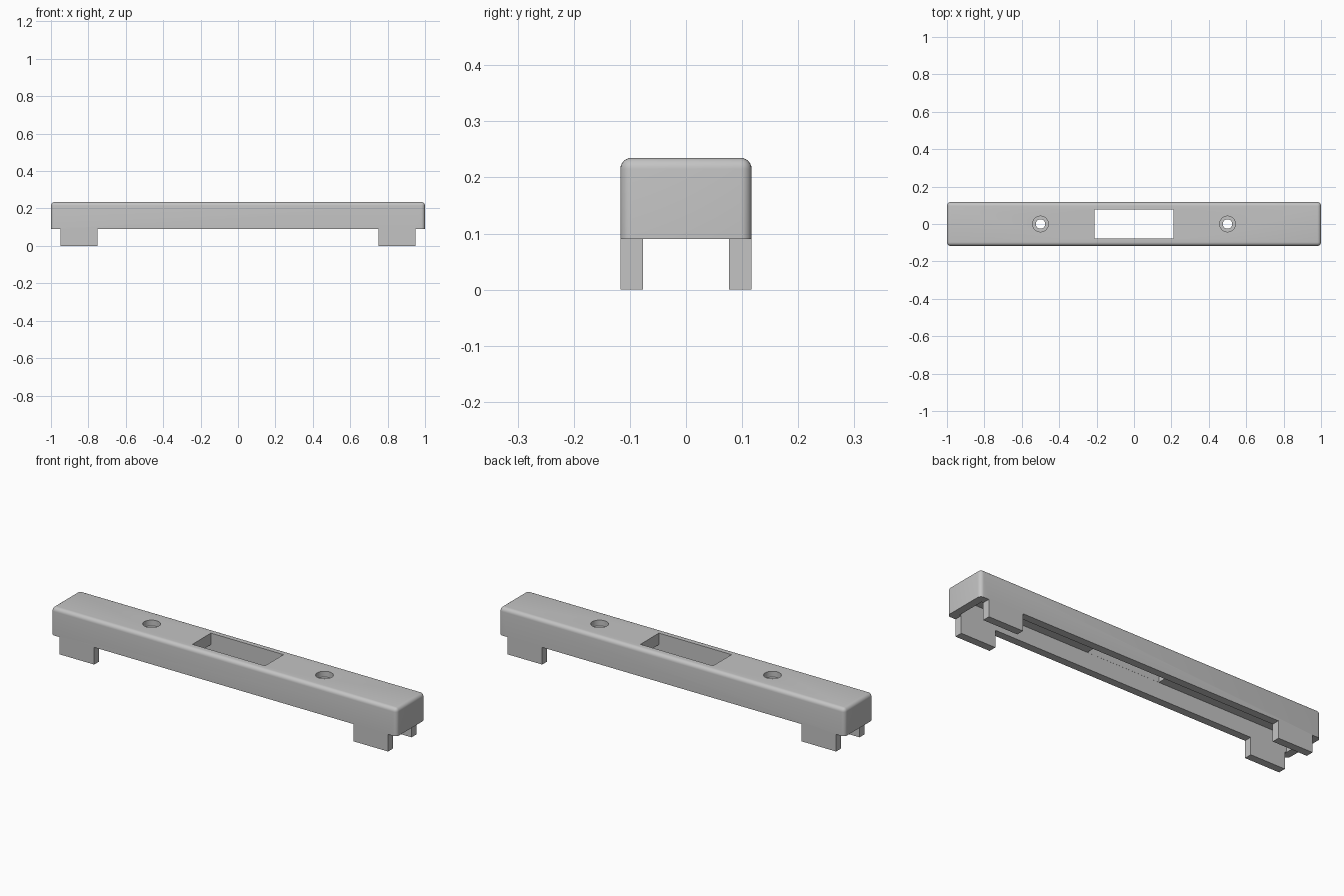
import bpy, bmesh, math
from mathutils import Vector

cube = bpy.data.objects.get("Cube")
if cube:
    bpy.data.objects.remove(cube, do_unlink=True)

HALF_W, TOP, RIM, CEILING = 0.117, 0.235, 0.09, 0.175
WALL = 0.04

grey = bpy.data.materials.new("plain grey")
grey.use_nodes = True
colour = (0.55, 0.55, 0.55, 1)
grey.diffuse_color = colour
grey.node_tree.nodes["Principled BSDF"].inputs["Base Color"].default_value = colour


def add_object(name, bm):
    mesh = bpy.data.meshes.new(name)
    bm.to_mesh(mesh)
    bm.free()
    mesh.materials.append(grey)
    obj = bpy.data.objects.new(name, mesh)
    bpy.context.collection.objects.link(obj)
    return obj


def box_mesh(low, high):
    low, high = Vector(low), Vector(high)
    bm = bmesh.new()
    bmesh.ops.create_cube(bm, size=1)
    bmesh.ops.scale(bm, vec=high - low, verts=bm.verts)
    bmesh.ops.translate(bm, vec=(low + high) / 2, verts=bm.verts)
    return bm


def drill(name, x, radius, low, high):
    bm = bmesh.new()
    bmesh.ops.create_cone(bm, cap_ends=True, segments=48, radius1=radius,
                          radius2=radius, depth=high - low)
    bmesh.ops.translate(bm, vec=(x, 0, (low + high) / 2), verts=bm.verts)
    return add_object(name, bm)


# Solid bar, rounded on every edge except the underside
bm = box_mesh((-1, -HALF_W, 0), (1, HALF_W, TOP))
rounded = [e for e in bm.edges if any(v.co.z > 0.1 for v in e.verts)]
bmesh.ops.bevel(bm, geom=rounded, offset=0.02, segments=6, profile=0.5,
                affect='EDGES')
bar = add_object("cover_bar", bm)

# Cavity, space between the feet, and window
inner = HALF_W - WALL
cutters = [
    add_object("cavity_cutter", box_mesh((-1 + WALL, -inner, -1), (1 - WALL, inner, CEILING))),
    add_object("middle_cutter", box_mesh((-0.75, -1, -1), (0.75, 1, RIM))),
    add_object("window_cutter", box_mesh((-0.21, -0.0765, 0.12), (0.21, 0.0765, 1))),
]

# End notches and stepped screw holes
for side, sign in (("left", 1), ("right", -1)):
    ends = sorted((sign * 0.95, sign * 2))
    cutters += [
        add_object(side + "_end_cutter", box_mesh((ends[0], -1, -1), (ends[1], 1, RIM))),
        drill(side + "_screw_hole_cutter", sign * 0.5, 0.025, 0.12, 0.4),
        drill(side + "_screw_head_cutter", sign * 0.5, 0.042, TOP - 0.03, 0.4),
    ]

for cutter in cutters:
    cutter.hide_render = True
    cut = bar.modifiers.new(cutter.name, 'BOOLEAN')
    cut.operation = 'DIFFERENCE'
    cut.solver = 'EXACT'
    cut.object = cutter

# Apply the cuts and shade the rounded edges smoothly
bpy.context.view_layer.objects.active = bar
bpy.ops.object.select_all(action='DESELECT')
bar.select_set(True)
for cut in list(bar.modifiers):
    bpy.ops.object.modifier_apply(modifier=cut.name)
for cutter in cutters:
    bpy.data.objects.remove(cutter, do_unlink=True)
bpy.ops.object.shade_smooth_by_angle(angle=math.radians(30))
